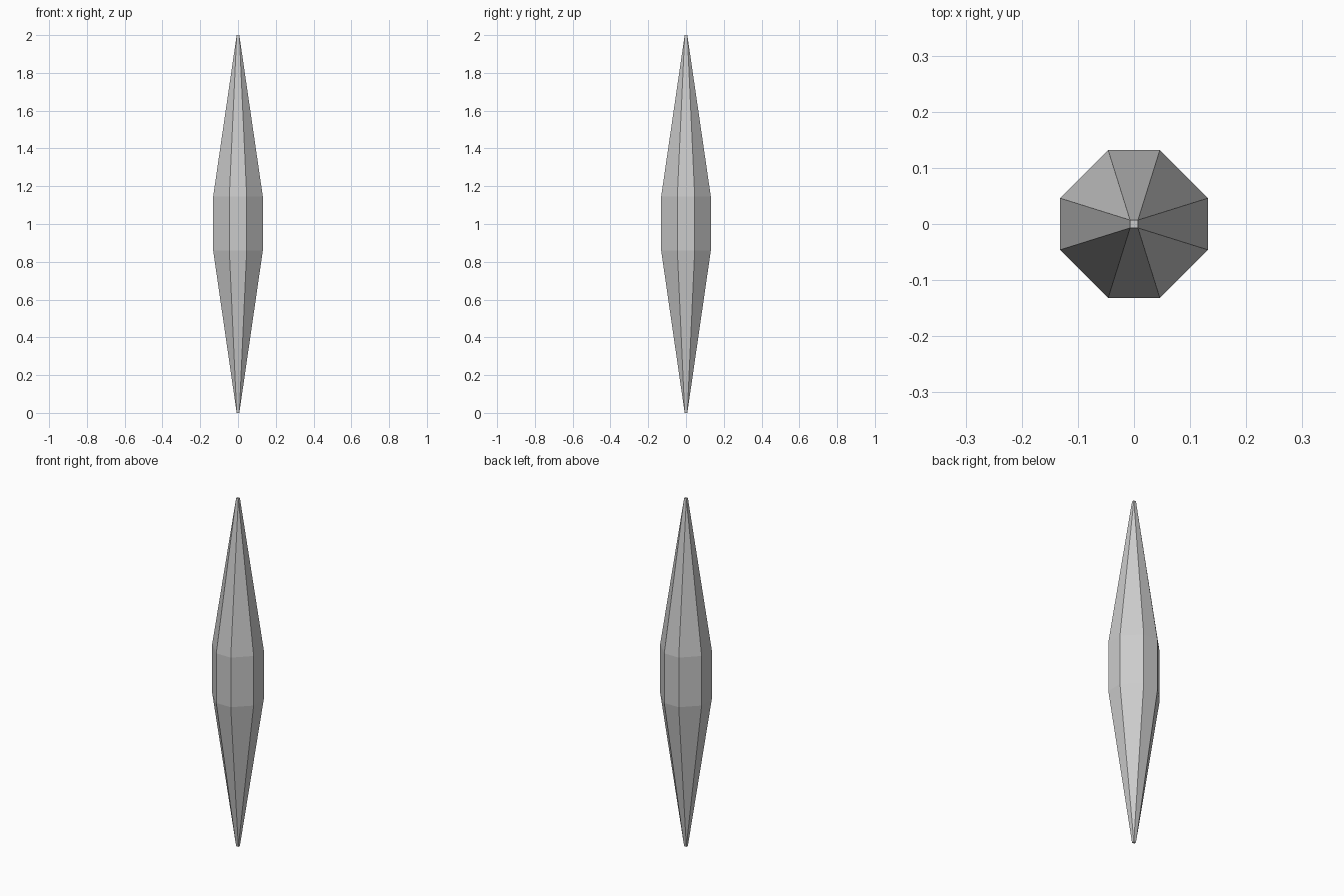
import bpy
import bmesh

if "Cube" in bpy.data.objects:
    bpy.data.objects.remove(bpy.data.objects["Cube"])

R, C, TIP = 0.1315, 0.046, 0.007      # octagon half width, half side, tip half width
OCTAGON = [(R, -C), (R, C), (C, R), (-C, R), (-R, C), (-R, -C), (-C, -R), (C, -R)]
# each pair of octagon corners meets in one corner of the square tip
SQUARE = [(TIP if x > 0 else -TIP, TIP if y > 0 else -TIP) for x, y in OCTAGON]

bm = bmesh.new()


def ring(points, z):
    return [bm.verts.new((x, y, z)) for x, y in points]


# spindle: square tip, two octagonal belts, square tip
rings = [ring(SQUARE, 0), ring(OCTAGON, 0.86), ring(OCTAGON, 1.145), ring(SQUARE, 2)]
for low, high in zip(rings, rings[1:]):
    for i in range(8):
        j = (i + 1) % 8
        bm.faces.new((low[i], low[j], high[j], high[i]))

# end caps, then weld the tip corners so the diagonal faces become triangles
bm.faces.new(rings[0][::-1])
bm.faces.new(rings[-1])
bmesh.ops.remove_doubles(bm, verts=bm.verts[:], dist=0.001)
bmesh.ops.recalc_face_normals(bm, faces=bm.faces[:])

mesh = bpy.data.meshes.new("crystal_spindle")
bm.to_mesh(mesh)
bm.free()
bpy.context.collection.objects.link(bpy.data.objects.new("crystal_spindle", mesh))
